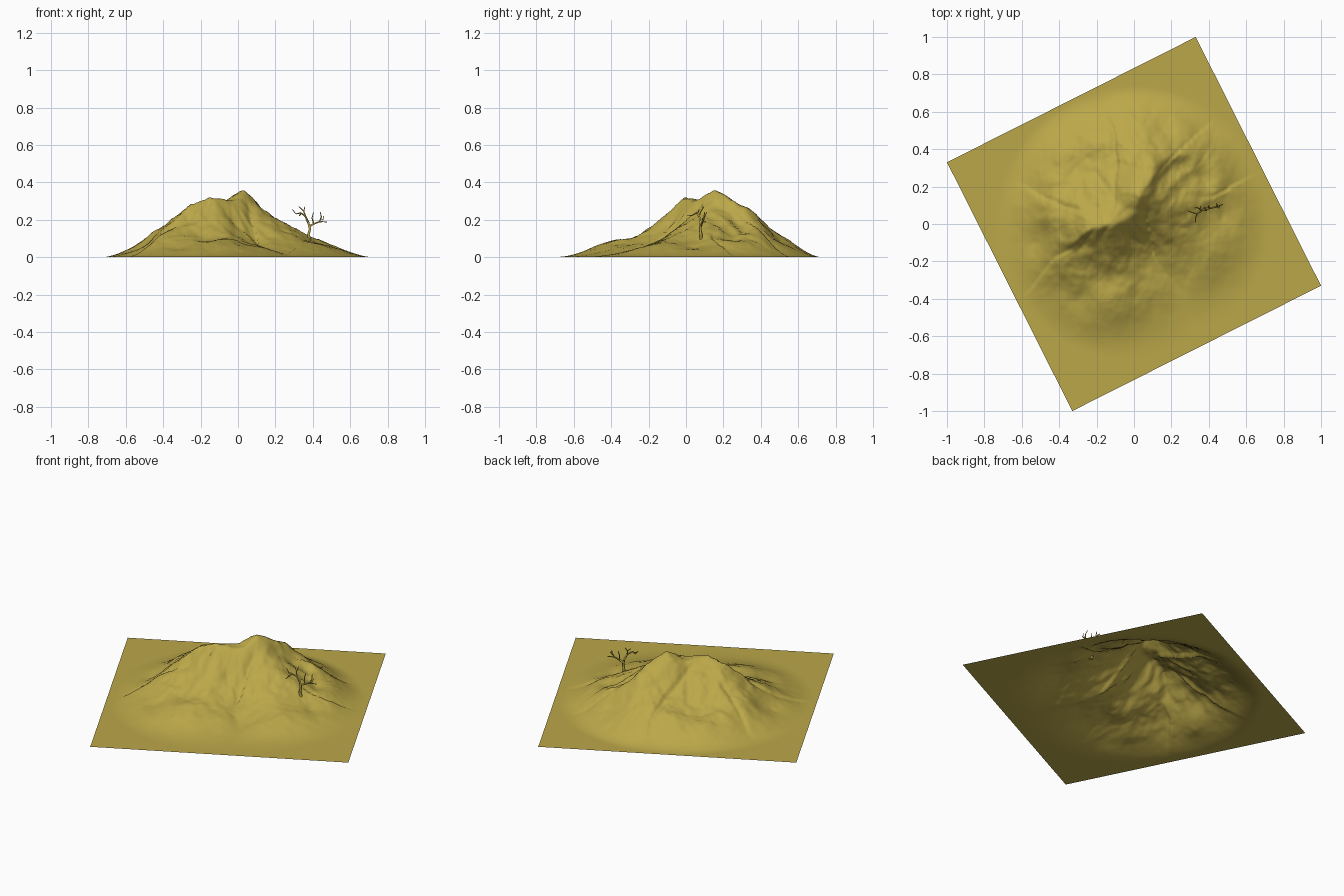
import bpy, bmesh, math
from mathutils import Vector, Matrix, noise

if "Cube" in bpy.data.objects:
    bpy.data.objects.remove(bpy.data.objects["Cube"])

olive = bpy.data.materials.new("olive_earth")
olive.diffuse_color = (0.50, 0.39, 0.067, 1)
olive.use_nodes = True
olive.node_tree.nodes["Principled BSDF"].inputs["Base Color"].default_value = olive.diffuse_color

# Crest lines of the mountain: (x, y, height)
RIDGES = [
    # main crest, west to east
    [(-.54, -.1, .05), (-.47, -.09, .09), (-.37, -.07, .2), (-.25, -.04, .28), (-.15, -.01, .32),
     (-.05, .06, .305), (.01, .14, .352), (.06, .14, .32), (.1, .13, .28), (.18, .11, .22),
     (.28, .09, .165), (.38, .075, .09), (.47, .05, .05)],
    # south-west ribs
    [(-.2, -.03, .30), (-.26, -.12, .19), (-.29, -.2, .13), (-.31, -.3, .085), (-.32, -.4, .05)],
    [(-.14, -.02, .31), (-.17, -.12, .2), (-.19, -.22, .125), (-.2, -.32, .08)],
    # north rib
    [(.01, .14, .352), (.07, .23, .305), (.1, .31, .265), (.13, .39, .18), (.15, .5, .1)],
    # north-east ribs
    [(.11, .14, .27), (.19, .22, .21), (.28, .3, .12)],
    [(.2, .11, .21), (.3, .2, .135), (.37, .25, .085)],
    # north-west rib
    [(-.15, 0, .32), (-.19, .12, .25), (-.25, .23, .15), (-.3, .3, .09)],
]

samples = []
for ridge in RIDGES:
    for a, b in zip(ridge, ridge[1:]):
        for i in range(6):
            samples.append(tuple(Vector(a).lerp(Vector(b), i / 6)))
    samples.append(ridge[-1])


def smooth(t):
    t = min(1, max(0, t))
    return t * t * (3 - 2 * t)


def height(x, y):
    r = math.hypot(x, y)
    fade = smooth((.735 - r) / .3)
    if fade == 0:
        return 0
    # wobble the position so the ribs look eroded
    px = x + .03 * noise.noise(Vector((x * 6, y * 6, 1.3)))
    py = y + .03 * noise.noise(Vector((x * 6, y * 6, 7.7)))
    best, near, total, weight = 9, None, 0, 0
    for sx, sy, sz in samples:
        d2 = (px - sx) ** 2 + (py - sy) ** 2 + 1e-5
        w = 1 / (d2 * d2)
        total += w * sz
        weight += w
        if d2 < best:
            best, near = d2, (sx, sy)
    d = math.sqrt(best)
    # the south-east side is a steeper bowl than the north-west flank
    side = .5 + .5 * ((px - near[0]) * .6 - (py - near[1]) * .8) / d
    soft = math.hypot(d, .02) - .02
    h = total / weight * math.exp(-(soft / (.35 - .13 * side)) ** 1.5)
    apron = (.026 - .025 * (x - y)) * max(0, 1 - (r / .75) ** 2)
    h = math.hypot(h, apron)
    # gullies running down from the crest, and general roughness
    ang = math.atan2(y - .06, x + .05)
    gully = noise.noise(Vector((math.cos(ang) * 4, math.sin(ang) * 4, r * 2.5)))
    rough = noise.fractal(Vector((x * 12, y * 12, 3.1)), .9, 2.0, 4)
    h += min(1, h / .15) * (.011 * rough + .014 * gully * smooth((d - .02) / .12))
    return max(0, h * fade)


# Mountain: a turned square sheet raised into a peak
bm = bmesh.new()
bmesh.ops.create_grid(bm, x_segments=150, y_segments=150, size=.7446,
                      matrix=Matrix.Rotation(math.atan2(.67, 1.33), 4, 'Z'))
for v in bm.verts:
    v.co.z = height(v.co.x, v.co.y)
for f in bm.faces:
    f.smooth = True
mesh = bpy.data.meshes.new("mountain")
bm.to_mesh(mesh)
bm.free()
mesh.materials.append(olive)
mountain = bpy.data.objects.new("mountain", mesh)
bpy.context.collection.objects.link(mountain)

# Bare tree: tapered branches (start radius, end radius, points)
BRANCHES = [
    (.009, .006, [(.385, .08, .085), (.376, .08, .12), (.385, .076, .15), (.376, .08, .185)]),
    (.006, .002, [(.378, .08, .18), (.36, .07, .22), (.335, .055, .237), (.31, .062, .232), (.29, .07, .255)]),
    (.004, .002, [(.338, .056, .236), (.328, .03, .222), (.33, .005, .222)]),
    (.004, .002, [(.36, .07, .22), (.352, .08, .245), (.357, .095, .27)]),
    (.003, .002, [(.352, .08, .245), (.335, .09, .262), (.325, .085, .27)]),
    (.006, .002, [(.38, .08, .165), (.405, .085, .178), (.435, .09, .19), (.446, .1, .215), (.44, .11, .24)]),
    (.004, .002, [(.405, .085, .178), (.396, .095, .21), (.403, .1, .24)]),
    (.004, .002, [(.425, .088, .188), (.45, .095, .19), (.475, .105, .188)]),
    (.003, .002, [(.44, .095, .205), (.455, .085, .2), (.458, .1, .22)]),
]
curve = bpy.data.curves.new("tree", 'CURVE')
curve.dimensions = '3D'
curve.bevel_depth = 1
curve.bevel_resolution = 1
curve.use_fill_caps = True
for r0, r1, pts in BRANCHES:
    s = curve.splines.new('POLY')
    s.points.add(len(pts) - 1)
    for i, p in enumerate(pts):
        s.points[i].co = (*p, 1)
        s.points[i].radius = r0 + (r1 - r0) * i / (len(pts) - 1)
curve.materials.append(olive)
tree = bpy.data.objects.new("tree", curve)
bpy.context.collection.objects.link(tree)
bpy.context.view_layer.objects.active = tree
tree.select_set(True)
bpy.ops.object.convert(target='MESH')
